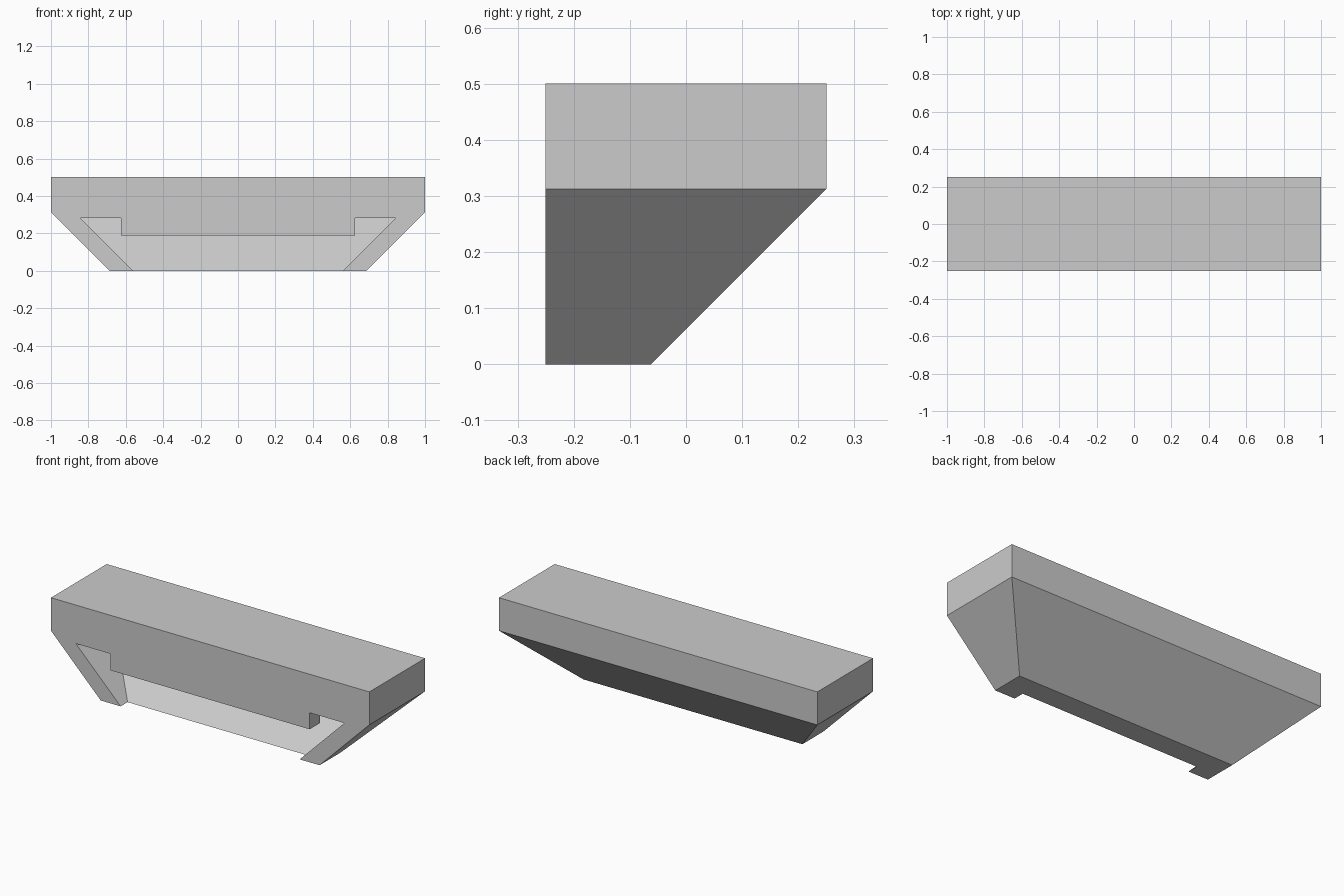
import bpy, bmesh

if "Cube" in bpy.data.objects:
    bpy.data.objects.remove(bpy.data.objects["Cube"])


def stacked_rings(name, rings):
    """Solid made from stacked rectangles: (half_width, front_y, back_y, z)."""
    bm = bmesh.new()
    loops = [[bm.verts.new(p) for p in ((-w, f, z), (w, f, z), (w, b, z), (-w, b, z))]
             for w, f, b, z in rings]
    for low, high in zip(loops, loops[1:]):
        for i in range(4):
            j = (i + 1) % 4
            bm.faces.new((low[i], low[j], high[j], high[i]))
    bm.faces.new(loops[0][::-1])
    bm.faces.new(loops[-1])
    bmesh.ops.recalc_face_normals(bm, faces=bm.faces[:])
    mesh = bpy.data.meshes.new(name)
    bm.to_mesh(mesh)
    bm.free()
    obj = bpy.data.objects.new(name, mesh)
    bpy.context.collection.objects.link(obj)
    return obj


def subtract(target, cutter):
    mod = target.modifiers.new("cut", 'BOOLEAN')
    mod.operation = 'DIFFERENCE'
    mod.solver = 'EXACT'
    mod.object = cutter
    cutter.hide_render = True
    cutter.display_type = 'WIRE'


# Outer body: slab on top, sides and back tapering at 45 degrees below
body = stacked_rings("ledge_body", [(0.6875, -0.25, -0.0625, 0),
                                    (1, -0.25, 0.25, 0.3125),
                                    (1, -0.25, 0.25, 0.5)])

# Cavity parallel to the outer slopes, open at front and bottom
cavity = stacked_rings("cavity_cutter", [(0.4625, -0.4, -0.2875, -0.1),
                                         (0.84375, -0.4, 0.09375, 0.28125)])

# Front lip hanging from the cavity ceiling, kept out of the cut
lip = stacked_rings("front_lip_cutter", [(0.625, -0.5, -0.15625, 0.1875),
                                         (0.625, -0.5, -0.15625, 0.4)])

subtract(cavity, lip)
subtract(body, cavity)
